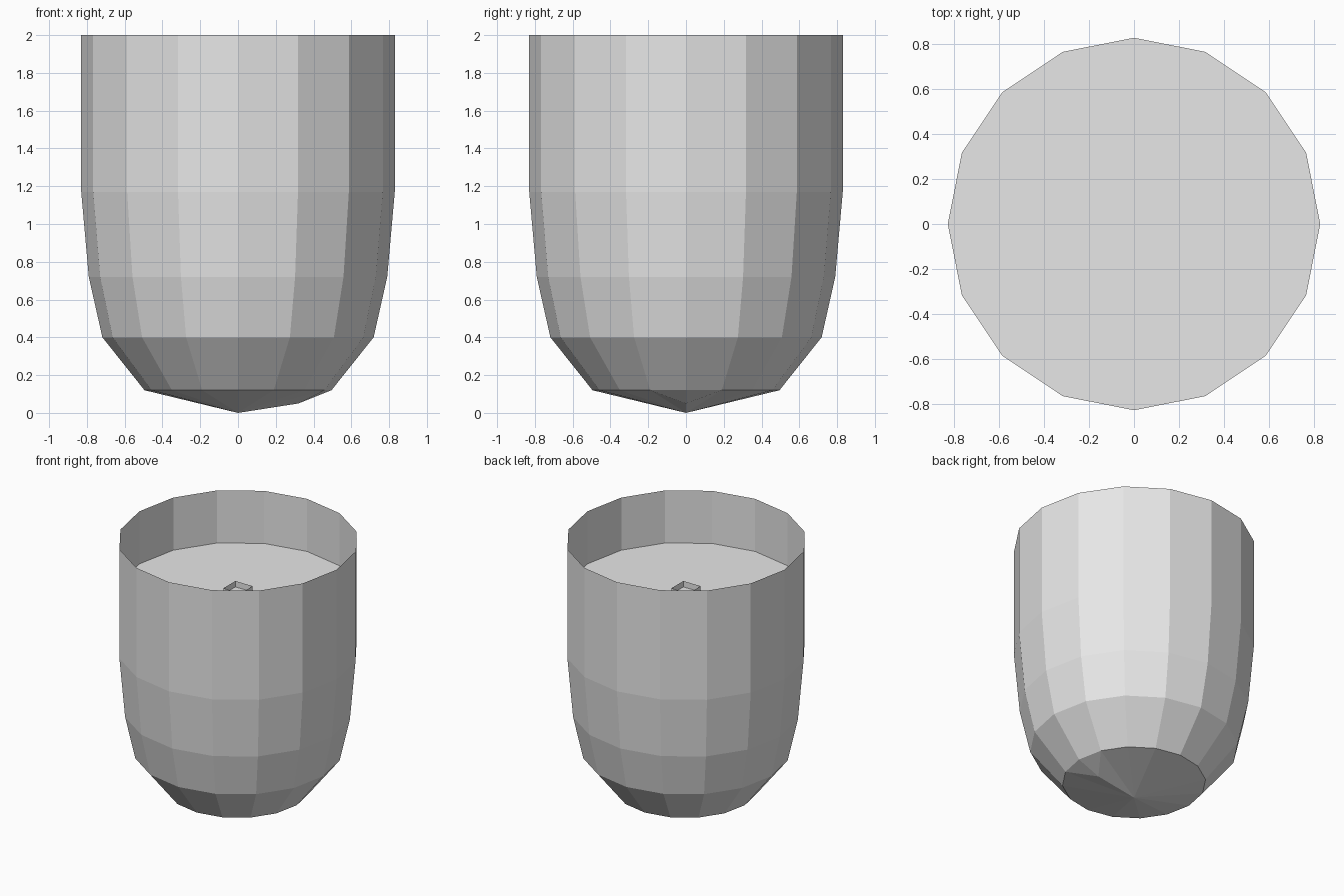
import bpy, bmesh, math

if "Cube" in bpy.data.objects:
    bpy.data.objects.remove(bpy.data.objects["Cube"])

SIDES = 16
grey = bpy.data.materials.new("light_grey")
grey.diffuse_color = (0.8, 0.8, 0.8, 1)
grey.use_nodes = True
grey.node_tree.nodes["Principled BSDF"].inputs["Base Color"].default_value = grey.diffuse_color


def ring(bm, r, z, n=SIDES, turn=0.0):
    return [bm.verts.new((r * math.cos(turn + math.tau * i / n),
                          r * math.sin(turn + math.tau * i / n), z))
            for i in range(n)]


def bridge(bm, low, high):
    n = len(low)
    for i in range(n):
        j = (i + 1) % n
        bm.faces.new((low[i], low[j], high[j], high[i]))


def finish(bm, name):
    mesh = bpy.data.meshes.new(name)
    bm.to_mesh(mesh)
    bm.free()
    mesh.materials.append(grey)
    obj = bpy.data.objects.new(name, mesh)
    bpy.context.collection.objects.link(obj)


# Cup shell: thin sixteen-sided wall, open at the top
bm = bmesh.new()
profile = [(0.495, 0.12), (0.718, 0.40), (0.79, 0.72), (0.83, 1.17), (0.83, 2.0)]
rings = [ring(bm, r, z) for r, z in profile]
for low, high in zip(rings, rings[1:]):
    bridge(bm, low, high)

# Shallow pointed base, with one dropped point on the +x side
base = rings[0]
tip = bm.verts.new((0, 0, 0))
drop = bm.verts.new((0.32, 0, 0.05))
for i in range(SIDES):
    a, b = base[i], base[(i + 1) % SIDES]
    if i in (0, SIDES - 1):
        bm.faces.new((b, a, drop))
    else:
        bm.faces.new((b, a, tip))
bm.faces.new((tip, drop, base[-1]))
bm.faces.new((tip, base[1], drop))
finish(bm, "cup_shell")

# Flat filling surface below the rim
bm = bmesh.new()
bm.faces.new(ring(bm, 0.83, 1.6))
finish(bm, "filling_surface")

# Small open square collar in the middle of the filling
bm = bmesh.new()
r = 0.145 / math.sqrt(2)
bridge(bm, ring(bm, r, 1.6, 4, math.pi / 4), ring(bm, r, 1.645, 4, math.pi / 4))
finish(bm, "centre_collar")
